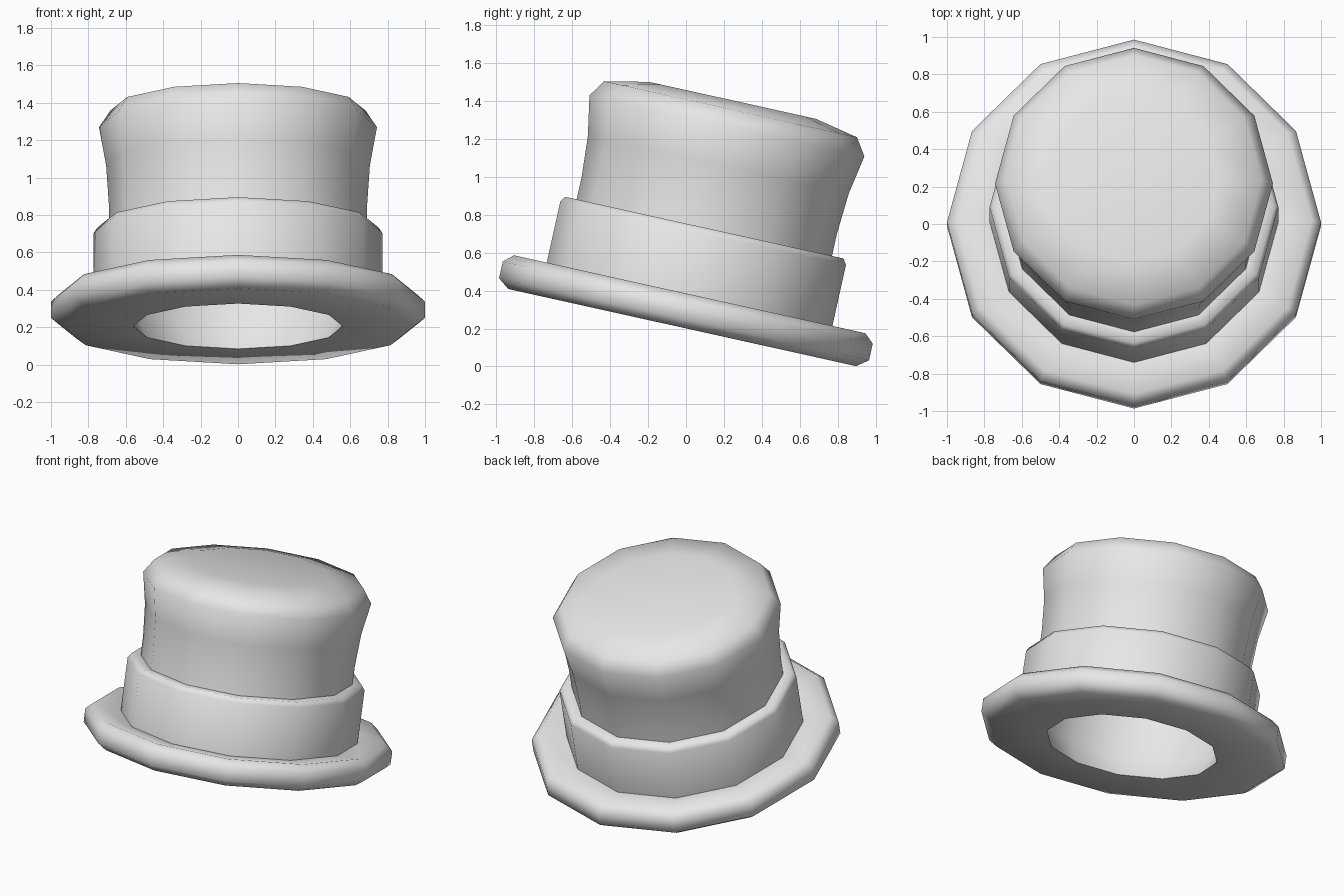
import bpy, bmesh, math
from mathutils import Matrix

if "Cube" in bpy.data.objects:
    bpy.data.objects.remove(bpy.data.objects["Cube"])

SIDES = 12
# The whole hat tips back around x
TILT = Matrix.Translation((0, -0.02, 0.205)) @ Matrix.Rotation(math.radians(-12.5), 4, "X")

felt = bpy.data.materials.new("grey felt")
felt.use_nodes = True
grey = (0.8, 0.8, 0.8, 1)
felt.diffuse_color = grey
felt.node_tree.nodes["Principled BSDF"].inputs["Base Color"].default_value = grey


def lathe(name, profile, closed=False, cap_end=False):
    """Spin a (radius, height) profile into a twelve-sided part."""
    bm = bmesh.new()
    rings = []
    for r, h in profile:
        rings.append([bm.verts.new((r * math.cos(math.tau * i / SIDES),
                                    r * math.sin(math.tau * i / SIDES), h))
                      for i in range(SIDES)])
    pairs = list(zip(rings, rings[1:]))
    if closed:
        pairs.append((rings[-1], rings[0]))
    for low, high in pairs:
        for i in range(SIDES):
            j = (i + 1) % SIDES
            bm.faces.new((low[i], low[j], high[j], high[i]))
    if cap_end:
        bm.faces.new(rings[-1])
    bm.transform(TILT)
    mesh = bpy.data.meshes.new(name)
    bm.to_mesh(mesh)
    bm.free()
    mesh.materials.append(felt)
    obj = bpy.data.objects.new(name, mesh)
    bpy.context.collection.objects.link(obj)
    bpy.ops.object.select_all(action="DESELECT")
    obj.select_set(True)
    bpy.context.view_layer.objects.active = obj
    bpy.ops.object.shade_smooth_by_angle(angle=math.radians(62))
    return obj


# Brim: flat underside, rounded rim, top dipping slightly toward the band
lathe("brim", [(0.56, 0), (0.94, 0), (1, 0.045), (1, 0.135), (0.95, 0.18), (0.77, 0.155)])

# Band around the foot of the crown
lathe("band", [(0.772, 0.155), (0.772, 0.51), (0.752, 0.54), (0.69, 0.54)])

# Crown: flares upward to a softly domed top
lathe("crown", [(0.69, 0.53), (0.69, 0.66), (0.705, 0.88), (0.743, 1.09),
                (0.683, 1.18), (0.45, 1.228)], cap_end=True)

# Lining: hollow inside, widening above the opening, facing inward
lining = lathe("lining", [(0.56, 0), (0.65, 0.16), (0.67, 0.6), (0.68, 1.05), (0.45, 1.15)],
               cap_end=True)
lining.data.flip_normals()
